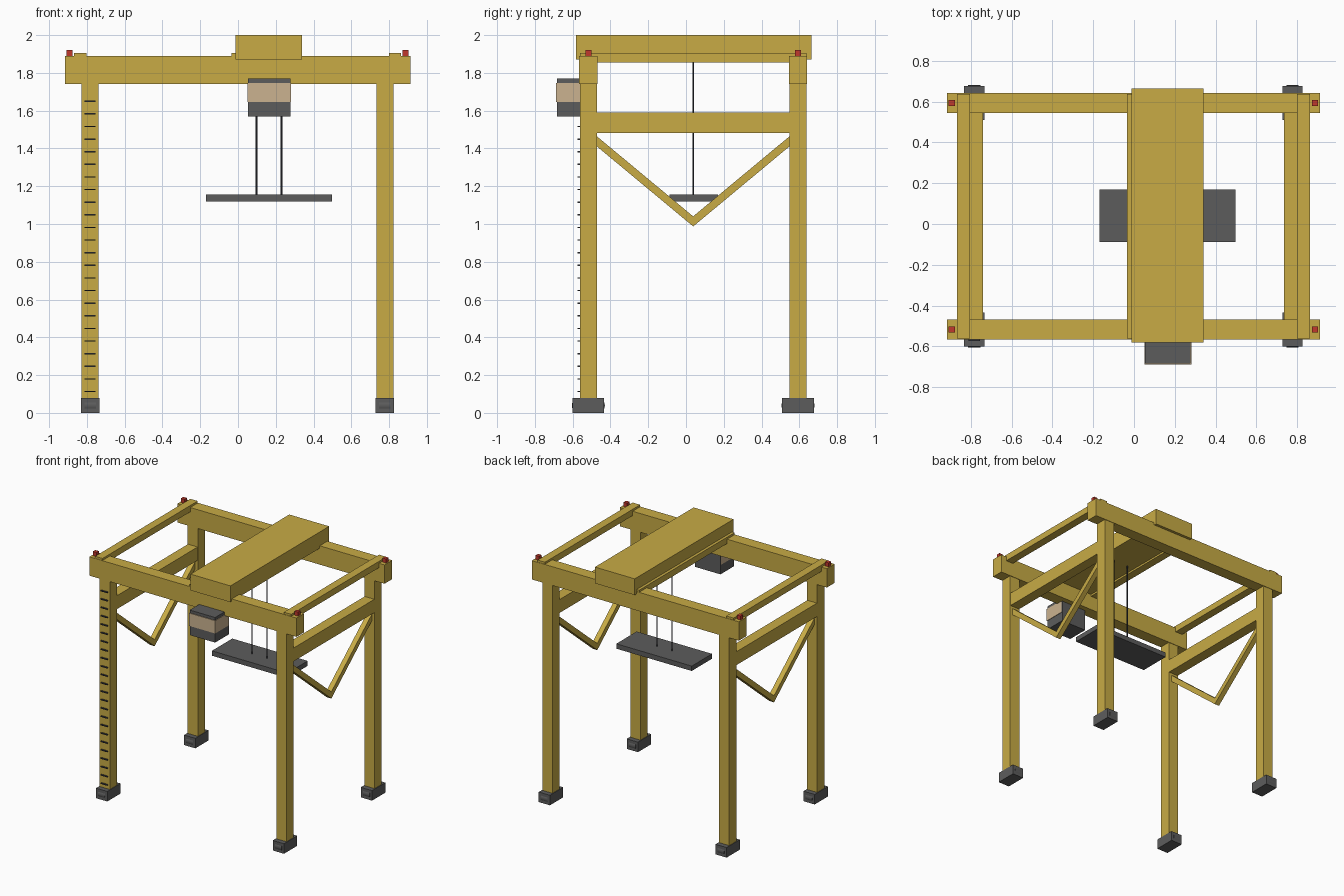
import bpy
import math
from mathutils import Vector

cube = bpy.data.objects.get("Cube")
if cube:
    bpy.data.objects.remove(cube, do_unlink=True)


def material(name, r, g, b):
    m = bpy.data.materials.new(name)
    m.use_nodes = True
    m.diffuse_color = (r, g, b, 1)
    m.node_tree.nodes["Principled BSDF"].inputs["Base Color"].default_value = (r, g, b, 1)
    return m


YELLOW = material("crane yellow", 0.58, 0.41, 0.06)
GREY = material("dark grey", 0.108, 0.108, 0.108)
STEEL = material("dark steel", 0.04, 0.042, 0.055)
TAN = material("window tan", 0.6, 0.45, 0.28)
RED = material("lamp red", 0.53, 0.04, 0.025)


def finish(name, mat):
    ob = bpy.context.object
    ob.name = name
    bpy.ops.object.transform_apply(location=False, rotation=False, scale=True)
    ob.data.materials.append(mat)
    return ob


def box(name, mat, x, y, z):
    """Box spanning the given (low, high) range on each axis."""
    spans = (x, y, z)
    bpy.ops.mesh.primitive_cube_add(size=1, location=[(a + b) / 2 for a, b in spans])
    bpy.context.object.scale = [b - a for a, b in spans]
    return finish(name, mat)


def around(centre, width):
    return (centre - width / 2, centre + width / 2)


def strut(name, mat, start, end, width):
    """Square bar between two points."""
    a, b = Vector(start), Vector(end)
    bpy.ops.mesh.primitive_cube_add(size=1, location=(a + b) / 2)
    ob = bpy.context.object
    ob.rotation_euler = (math.atan2(b.z - a.z, b.y - a.y), 0, 0)
    ob.scale = (width, (b - a).length, width)
    return finish(name, mat)


def rod(name, mat, centre, radius, length, rotation=(0, 0, 0), sides=12):
    bpy.ops.mesh.primitive_cylinder_add(vertices=sides, radius=radius, depth=length,
                                        location=centre, rotation=rotation)
    finish(name, mat)
    bpy.ops.object.shade_smooth_by_angle()


MID_Y = 0.038
ENDS = (("front", MID_Y - 0.555), ("back", MID_Y + 0.555))
SIDES = (("right", -0.783), ("left", 0.777))

# Long top girders
for end, y in ENDS:
    box(end + "_girder", YELLOW, (-0.916, 0.912), around(y, 0.097), (1.74, 1.89))

# Legs, wheel bogies and warning lamps at the four corners
for side, x in SIDES:
    for end, y in ENDS:
        tag = side + "_" + end
        box(tag + "_leg", YELLOW, around(x, 0.09), around(y, 0.09), (0.08, 1.75))
        box(tag + "_bogie", GREY, around(x, 0.099), around(y, 0.167), (0, 0.08))
        for number, offset in enumerate((-0.05, 0.05), 1):
            rod(f"{tag}_wheel_{number}", GREY, (x, y + offset, 0.039), 0.038, 0.06,
                (0, math.pi / 2, 0), 16)
        lamp_x = x + math.copysign(0.11, x)
        box(tag + "_lamp", RED, around(lamp_x, 0.031), around(y, 0.031), (1.885, 1.922))

# Side beams with V-shaped bracing below
for side, x in SIDES:
    box(side + "_side_beam", YELLOW, around(x, 0.085), (ENDS[0][1], ENDS[1][1]), (1.483, 1.59))
    for end, y in ENDS:
        overlap = math.copysign(0.013, y)
        strut(f"{side}_{end}_brace", YELLOW, (x, y, 1.475), (x, MID_Y - overlap, 1.003), 0.041)

# Cross ties on top of the girders
for name, x in (("right", -0.835), ("middle", -0.002), ("left", 0.831)):
    box(name + "_cross_tie", YELLOW, around(x, 0.065), around(MID_Y, 1.2), (1.855, 1.906))

# Trolley, hoist cables and spreader
TROLLEY_X = 0.164
box("trolley", YELLOW, around(TROLLEY_X, 0.352), around(MID_Y + 0.003, 1.245), (1.87, 2))
for side, offset in (("right", -0.066), ("left", 0.066)):
    rod(side + "_hoist_cable", STEEL, (TROLLEY_X + offset, MID_Y, 1.515), 0.0045, 0.73, sides=8)
box("spreader", GREY, around(TROLLEY_X, 0.666), around(MID_Y + 0.003, 0.256), (1.118, 1.157))

# Operator cab with wrap-around window band
box("cab", GREY, around(0.165, 0.224), (-0.684, -0.51), (1.57, 1.77))
box("cab_window", TAN, around(0.166, 0.23), (-0.689, -0.517), (1.645, 1.747))

# Ladder rungs up the front right leg
RUNGS = 24
for i in range(RUNGS):
    z = 0.113 + i * 1.537 / (RUNGS - 1)
    box(f"ladder_rung_{i + 1}", STEEL, around(SIDES[0][1], 0.058), (-0.574, -0.56), around(z, 0.007))
